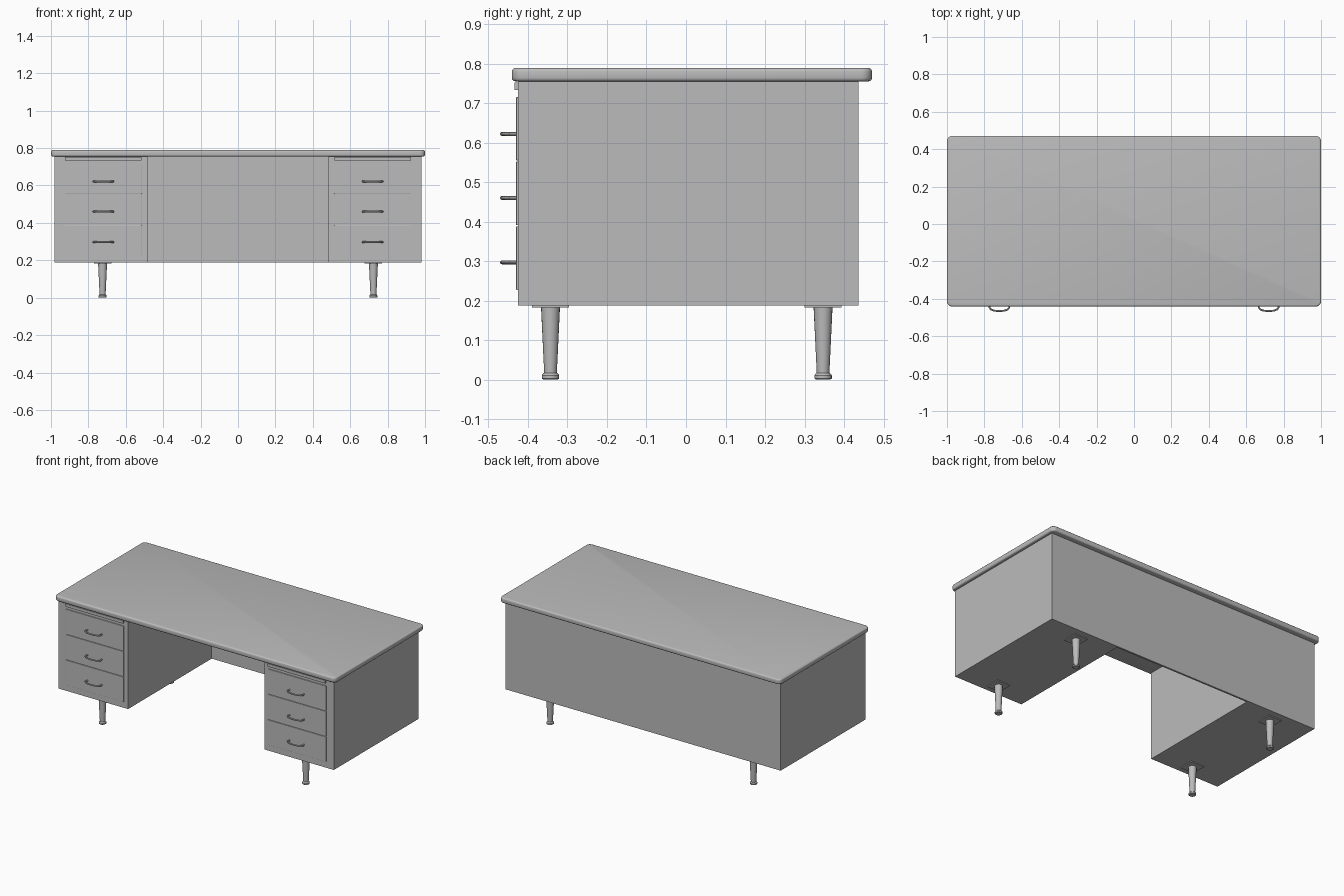
import bpy, bmesh, math

if "Cube" in bpy.data.objects:
    bpy.data.objects.remove(bpy.data.objects["Cube"])

grey = bpy.data.materials.new("warm_grey")
grey.diffuse_color = (0.5, 0.5, 0.5, 1)
grey.use_nodes = True
grey.node_tree.nodes["Principled BSDF"].inputs["Base Color"].default_value = grey.diffuse_color


def finish(name, bm, smooth=False):
    bmesh.ops.recalc_face_normals(bm, faces=bm.faces)
    me = bpy.data.meshes.new(name)
    bm.to_mesh(me)
    bm.free()
    ob = bpy.data.objects.new(name, me)
    bpy.context.collection.objects.link(ob)
    me.materials.append(grey)
    if smooth:
        bpy.context.view_layer.objects.active = ob
        ob.select_set(True)
        bpy.ops.object.shade_smooth_by_angle(angle=math.radians(35))
        ob.select_set(False)
    return ob


def box_bm(x, y, z):
    bm = bmesh.new()
    bmesh.ops.create_cube(bm, size=1)
    for v in bm.verts:
        for i, (lo, hi) in enumerate((x, y, z)):
            v.co[i] = lo if v.co[i] < 0 else hi
    return bm


def box(name, x, y, z, bevel=0):
    bm = box_bm(x, y, z)
    if bevel:
        bmesh.ops.bevel(bm, geom=bm.edges[:], offset=bevel, segments=2,
                        profile=0.5, affect='EDGES')
    return finish(name, bm)


def lathe(name, profile, x, y, sides=20):
    bm = bmesh.new()
    rings = [[bm.verts.new((x + r * math.cos(2 * math.pi * i / sides),
                            y + r * math.sin(2 * math.pi * i / sides), z))
              for i in range(sides)] for r, z in profile]
    for a, b in zip(rings, rings[1:]):
        for i in range(sides):
            j = (i + 1) % sides
            bm.faces.new((a[i], a[j], b[j], b[i]))
    bm.faces.new(rings[0])
    bm.faces.new(rings[-1])
    return finish(name, bm, True)


def handle(name, x, z):
    # bowed pull: outline swept with a small round section
    cu = bpy.data.curves.new(name, 'CURVE')
    cu.dimensions = '3D'
    cu.bevel_depth = 0.005
    cu.bevel_resolution = 2
    cu.use_fill_caps = True
    path = [(-0.051, -0.425), (-0.053, -0.446), (-0.046, -0.456), (-0.03, -0.463),
            (0, -0.466)]
    path += [(-a, b) for a, b in reversed(path[:-1])]
    sp = cu.splines.new('POLY')
    sp.points.add(len(path) - 1)
    for p, (a, b) in zip(sp.points, path):
        p.co = (x + a, b, z, 1)
    tmp = bpy.data.objects.new(name + "_path", cu)
    bpy.context.collection.objects.link(tmp)
    bpy.context.view_layer.update()
    me = bpy.data.meshes.new_from_object(tmp.evaluated_get(
        bpy.context.evaluated_depsgraph_get()))
    bpy.data.objects.remove(tmp)
    bm = bmesh.new()
    bm.from_mesh(me)
    finish(name, bm, True)


# Desktop: rounded corners in plan, then softened rims
bm = box_bm((-1, 1), (-0.441, 0.471), (0.755, 0.789))
corners = [e for e in bm.edges if abs(e.verts[0].co.z - e.verts[1].co.z) > 0.01]
bmesh.ops.bevel(bm, geom=corners, offset=0.028, segments=6, profile=0.5, affect='EDGES')
rims = [e for e in bm.edges if abs(e.verts[0].co.z - e.verts[1].co.z) < 0.001]
bmesh.ops.bevel(bm, geom=rims, offset=0.009, segments=3, profile=0.5, affect='EDGES')
finish("desktop", bm, True)

# Back panel closing the knee space
box("back_panel", (-0.485, 0.485), (0.425, 0.437), (0.188, 0.757))

leg_profile = [(0.018, 0), (0.022, 0.003), (0.022, 0.011), (0.019, 0.015),
               (0.016, 0.017), (0.024, 0.184)]

for s, side in ((-1, "left"), (1, "right")):
    cx = s * 0.72
    # Pedestal
    box(side + "_pedestal", sorted((s * 0.485, s * 0.98)), (-0.425, 0.437), (0.188, 0.757))
    # Writing slide
    box(side + "_writing_slide", (cx - 0.205, cx + 0.205), (-0.434, -0.42), (0.733, 0.752))
    # Drawers and pulls
    for n, (lo, hi, hz) in enumerate(((0.227, 0.388, 0.297), (0.391, 0.552, 0.46),
                                      (0.555, 0.715, 0.622))):
        box(f"{side}_drawer_{n + 1}", (cx - 0.206, cx + 0.206), (-0.430, -0.42),
            (lo, hi), 0.0015)
        handle(f"{side}_handle_{n + 1}", cx, hz)
    # Legs with mounting plates
    for y, end in ((-0.343, "front"), (0.347, "back")):
        lx = s * 0.724
        lathe(f"{side}_{end}_leg", leg_profile, lx, y)
        box(f"{side}_{end}_leg_plate", (lx - 0.047, lx + 0.047), (y - 0.047, y + 0.047),
            (0.183, 0.189))
